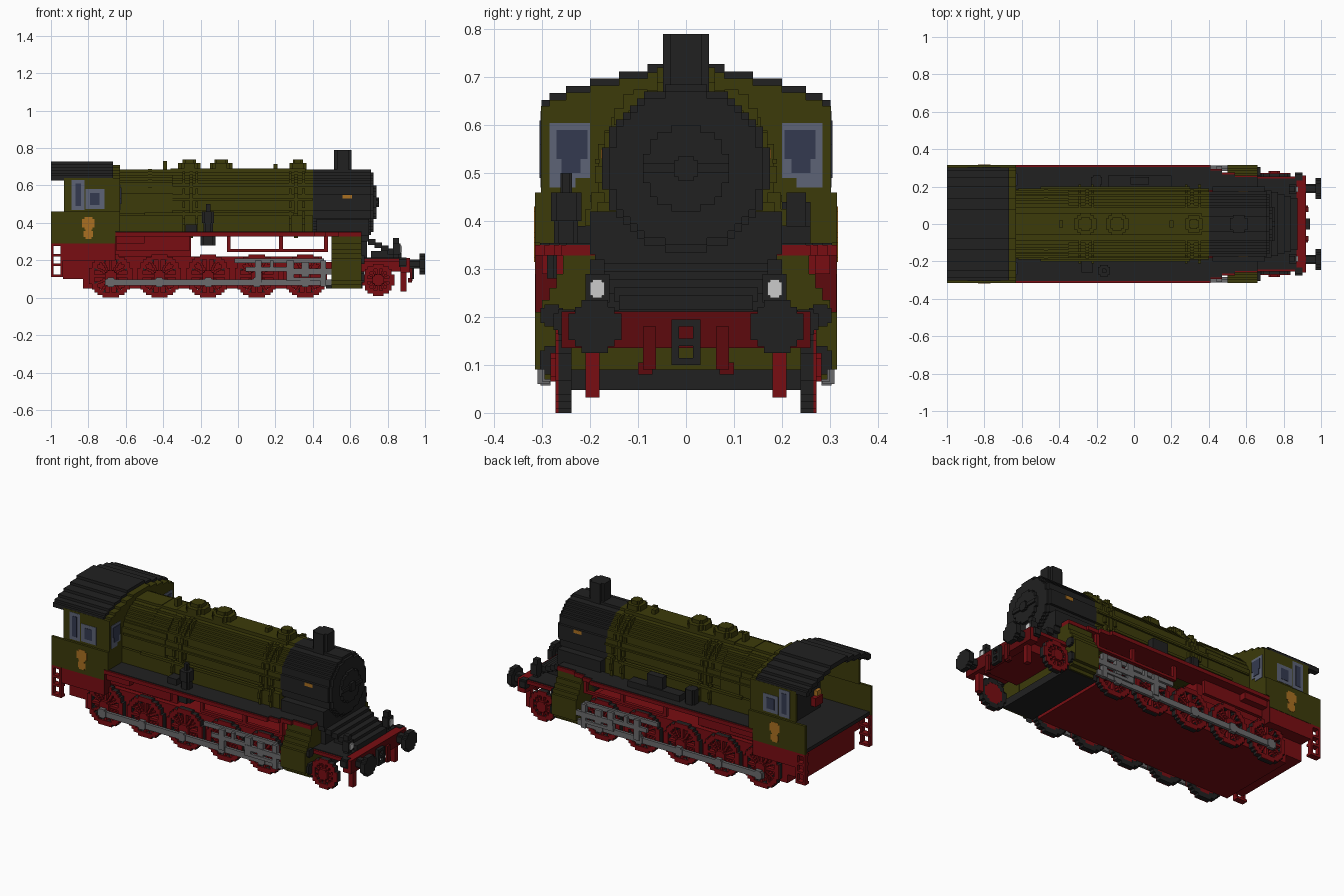
import bpy, bmesh, math

cube = bpy.data.objects.get("Cube")
if cube:
    bpy.data.objects.remove(cube)

UNIT = 0.01      # sizes below are in hundredths
STEP = 1.45      # edge of one block


def material(name, r, g, b):
    m = bpy.data.materials.new(name)
    m.use_nodes = True
    m.diffuse_color = (r, g, b, 1)
    m.node_tree.nodes["Principled BSDF"].inputs["Base Color"].default_value = (r, g, b, 1)
    return m


olive = material("olive paint", .045, .043, .003)
black = material("black iron", .015, .015, .015)
red = material("bright red", .19, .004, .006)
dark_red = material("dark red", .11, .003, .004)
steel = material("grey steel", .145, .145, .15)
trim = material("window frame", .11, .125, .18)
glass = material("window glass", .034, .042, .08)
brass = material("orange brass", .4, .16, .015)
white = material("lamp white", .6, .6, .6)


def part(name, mat, boxes, mirror=False):
    """One object from boxes ((x0,x1),(y0,y1),(z0,z1)), optionally on both sides."""
    bm = bmesh.new()
    for x, y, z in boxes:
        for side in ((1, -1) if mirror else (1,)):
            v = [bm.verts.new((a * UNIT, b * side * UNIT, c * UNIT)) for a in x for b in y for c in z]
            for f in ((0, 1, 3, 2), (4, 6, 7, 5), (0, 4, 5, 1), (2, 3, 7, 6), (0, 2, 6, 4), (1, 5, 7, 3)):
                bm.faces.new([v[i] for i in f])
    bmesh.ops.recalc_face_normals(bm, faces=bm.faces)
    mesh = bpy.data.meshes.new(name)
    bm.to_mesh(mesh)
    bm.free()
    mesh.materials.append(mat)
    ob = bpy.data.objects.new(name, mesh)
    bpy.context.collection.objects.link(ob)


def box(x, y, z):
    return [(x, y, z)]


def disc(axis, u, w, r, span, hole=0):
    """Stepped disc or ring; u and w are its centre in the other two axes."""
    rows, out = max(3, round(r / STEP)), []
    h = r / rows
    for i in range(-rows, rows):
        mid = (i + .5) * h
        half = max(1, round(math.sqrt(r * r - mid * mid) / h)) * h
        inner = round(math.sqrt(max(0, hole * hole - mid * mid)) / h) * h
        runs = [(u - half, u - inner), (u + inner, u + half)] if inner else [(u - half, u + half)]
        for run in runs:
            row = (w + i * h, w + (i + 1) * h)
            out.append({"x": (span, run, row), "y": (run, span, row), "z": (run, row, span)}[axis])
    return out


def spokes(x, z, r, span, count):
    out = []
    for k in range(count):
        a = math.tau * k / count
        for s in range(1, int(r / STEP)):
            cx, cz = x + s * STEP * math.cos(a), z + s * STEP * math.sin(a)
            h = STEP / 2
            out.append(((cx - h, cx + h), span, (cz - h, cz + h)))
    return out


# Boiler and smokebox
part("boiler", olive, disc("x", 0, 51, 17.5, (-66, 40)) + box((-66, 40), (-18.5, 18.5), (35, 44)))
part("firebox", olive, disc("x", 0, 50.3, 18.2, (-66, -35)))
part("smokebox", black, disc("x", 0, 51, 17.5, (40, 71)) + disc("x", 0, 51, 16, (71, 72.5)))
part("smokebox_door", black, disc("x", 0, 51, 9, (72, 74)) + disc("x", 0, 51, 2.5, (74, 75.5))
     + box((74, 75), (-9, 9), (50, 52)))
part("smokebox_saddle", black, box((42, 70), (-20, 20), (33, 42)) + box((50, 69), (-17, 17), (20, 34)))
part("chimney", black, disc("z", 56, 0, 4.8, (66, 79)))
part("side_plaque", brass, box((56, 61), (17.3, 17.7), (53, 55)), True)

# Domes, straps and pipes on the boiler
for x, r in ((-26, 6), (-9, 6), (32, 4.5)):
    part("dome", olive, disc("z", x, 0, r, (66, 72)) + disc("z", x, 0, r * .6, (72, 74)))
part("boiler_valves", olive, [((x - 1, x + 1), (-2, 2), (66, z)) for x, z in ((-64, 71), (-39, 73), (20, 71.5))])
part("dome_platform", olive, box((-36, 36), (-6, 6), (67, 69)))
for x in (-47, -25, 31):
    part("boiler_strap", olive, disc("x", 0, 50.4, 18.4, (x - 1, x + 1)))
pipes = []
for x in (-29, -22, 28, 35):
    for i in range(6):
        pipes.append(((x - .7, x + .7), (8 + i * 2, 11 + i * 2), (64 - i * i, 67.5 - i * i)))
    pipes.append(((x - .7, x + .7), (17, 19.8), (35, 46)))
part("sand_pipes", olive, pipes, True)
part("handrail", olive, box((-62, 40), (18, 19), (52, 53)) + box((-50, 30), (18, 20), (44, 45.5)), True)

# Cab
part("cab_side", olive, box((-100, -65.5), (30, 31.5), (29, 46)) + box((-65.5, -63), (30, 31.5), (35.4, 46))
     + box((-93, -63), (28.7, 30.2), (46, 64)), True)
part("cab_front", olive, [((-67, -63), (-w, w), z) for w, z in
                          ((30, (35.4, 64)), (28.5, (64, 65.3)), (25, (65.3, 66.8)), (20, (66.8, 68.3)),
                           (14, (68.3, 69.8)), (8, (69.8, 71)))])
part("cab_floor", black, box((-99, -66), (-30, 30), (28.9, 31)))
part("backhead", black, box((-74, -67), (-20, 20), (31, 62)))
part("cab_gauge", brass, box((-76, -74), (-18, -14), (40, 43)))
part("cab_valve", red, box((-77, -74), (-18, -11), (35, 40)))
part("cab_roof", black, [((-100, -66.8), (a, b), (z - 2.6, z)) for a, b, z in
                         ((0, 8, 72.8), (8, 14, 71.2), (14, 20, 69.8), (20, 25, 68.2), (25, 28.5, 66.7),
                          (27, 30.1, 65.3))], True)
part("side_window_frame", trim, box((-89, -82), (30, 30.4), (47, 63)) + box((-81.5, -71.5), (30, 30.4), (47.5, 58)), True)
part("side_window_glass", glass, box((-87, -84), (30, 30.6), (49, 61)) + box((-79, -74), (30, 30.6), (49.5, 56)), True)
part("front_window_frame", trim, box((-64, -62.7), (20, 28.5), (49, 60.5)) + box((-64, -62.7), (23, 28.5), (47, 49)), True)
part("front_window_glass", glass, box((-64, -62.4), (20.5, 27), (53, 59)) + box((-64, -62.4), (22, 26), (50, 53)), True)
part("cab_emblem", brass, disc("y", -80, 39.8, 3.3, (31, 31.7)) + disc("y", -80, 34, 2.5, (31, 31.7)), True)

# Frame
part("main_frame", red, box((-83, 45), (-23.8, 23.8), (5, 22)) + box((45, 88), (-16, 16), (14, 19))
     + box((-93.5, -83), (-23.8, 23.8), (10, 22)) + box((-93.5, -66), (-31.3, 31.3), (20, 29))
     + box((-66, -25), (-21, 21), (22, 35)))
part("cab_support_face", dark_red, box((-66, -65.4), (25, 31.4), (20, 32.8)), True)
part("cab_steps", red, [(x, (29, 31.5), (11, 29)) for x in ((-100, -98.6), (-94.9, -93.5))]
     + [((-100, -93.5), (28, 31.5), (z, z + 1.4)) for z in (11, 17, 22, 27.6)], True)
part("frame_stays", red, box((-6, 48), (25, 27), (24.5, 26)) + [((x, x + 2), (25, 27), (25, 33)) for x in (-6, 22, 46)]
     + box((-65, -26), (24, 26), (25, 33)) + box((-65, -50), (26, 30), (29, 33)), True)

# Running boards: red with a black tread, tapering forward
outline = ((-65.5, 41, 31.5), (41, 47, 29.5), (47, 54, 27.5), (54, 66, 26))
part("running_board", red, [((a, b), (18, y), (32.8, 35)) for a, b, y in outline], True)
part("running_board_tread", black, [((a, b), (18, y - 1), (35, 35.4)) for a, b, y in outline], True)
part("air_pump", black, disc("z", -16, -25, 4, (28, 33)) + disc("z", -16, -25, 2.5, (33, 40))
     + disc("z", -16, -25, 3.2, (40, 46)) + disc("z", -16, -25, 1.2, (46, 50)))
part("water_pump", black, disc("z", -20, 23, 3, (35, 44)) + box((-14, 20), (20, 26), (35, 39))
     + box((-2, 8), (21, 25), (39, 46)))
part("tool_box", black, box((-28, -22), (-26, -20), (35, 39)))

# Cylinder block: wide at mid height, sloping in above and below
part("cylinder", olive, [((50, 66), (14, y), z) for y, z in
                         ((27, (5, 7)), (29.5, (7, 9)), (31.5, (9, 21)), (30, (21, 23.5)),
                          (28.5, (23.5, 26)), (27, (26, 29)), (25.7, (29, 32.8)))], True)
part("cylinder_bridge", olive, box((51, 65.8), (-22, 22), (9, 20)))
part("cylinder_base", black, box((47, 66.6), (-26, 26), (4.8, 9)))
part("cylinder_cover", black, disc("x", 28, 20.3, 2.3, (66, 67.5)) + disc("x", 27.5, 11, 3, (66, 67.5)), True)

# Wheels: black tread, red rim, backing, hub and spokes
for x, r in [(-68 + 26 * i, 11.6) for i in range(5)] + [(75, 8.6)]:
    z = r if r > 10 else 9.5
    part("wheel_tread", black, disc("y", x, z, r, (23.9, 26.6), r - 3), True)
    part("wheel_face", red, disc("y", x, z, r, (26.6, 27.2), r - 2.5) + disc("y", x, z, 3, (24.5, 28.3))
         + disc("y", x, z, r - 2, (24, 24.6)) + spokes(x, z, r - 1, (24.5, 26.8), 12), True)

# Rods and valve gear
part("coupling_rod", steel, box((-71, 50), (28.3, 30), (6.5, 9.8))
     + [b for i in range(5) for b in disc("y", -68 + 26 * i, 8.3, 2.6, (28.3, 30.4))], True)
part("valve_gear", steel, box((-2, 46), (28, 29.5), (18.5, 21)) + box((26, 50), (29.5, 31.3), (12.5, 15.5))
     + box((26, 47), (29.5, 31), (9, 10.8)) + box((4, 30), (29.5, 31), (14, 16.5))
     + [((x, x + w), (28.5, 31), (a, b)) for x, w, a, b in
        ((9, 3.5, 8, 20), (17, 2, 14, 20), (26, 4, 9, 20), (34, 4, 11, 19), (44, 3, 6, 20))], True)

# Front platform, buffers and fittings
part("front_platform", red, box((66, 90), (-25.5, 25.5), (19, 21)))
part("platform_tread", black, box((66, 87), (-24.3, 24.3), (21, 21.5)))
part("buffer_beam", red, box((87, 91.6), (-26, 26), (13.5, 21.2)))
part("beam_face", dark_red, box((91.6, 92), (-26, 26), (13.5, 21.2)))
part("front_steps", black, [((66 + i * 3.5, 70 + i * 3.5), (-19 + i, 19 - i), (30 - i * 1.7, 33 - i * 1.7))
                            for i in range(6)] + box((71, 84), (-12, 12), (21, 25)))
part("buffer", black, disc("x", 19, 18, 2.5, (92, 97)) + disc("x", 19, 18, 5.5, (97, 100)), True)
part("buffer_socket", black, disc("x", 25, 19, 2.6, (86, 90)), True)
part("lamp", black, box((83, 86), (17, 20), (21, 32)) + box((83, 87), (16, 21), (23, 29)), True)
part("lamp_lens", white, box((87, 87.6), (17, 20), (24.5, 27.3)) + box((87, 87.5), (17.5, 19.5), (24, 27.8)), True)
part("rail_guard", red, box((87, 90), (18, 21), (3.2, 14)), True)
part("brake_hose", dark_red, box((92, 93.4), (6.3, 9), (9, 18)) + box((91, 93), (7, 10), (8, 10.5)), True)
part("coupling_hook", black, [((92, 94), (-3, 3), (z, z + 1.5)) for z in (10, 14, 18)]
     + [((92, 94), y, (10, 19)) for y in ((-3, -1.5), (1.5, 3))])
